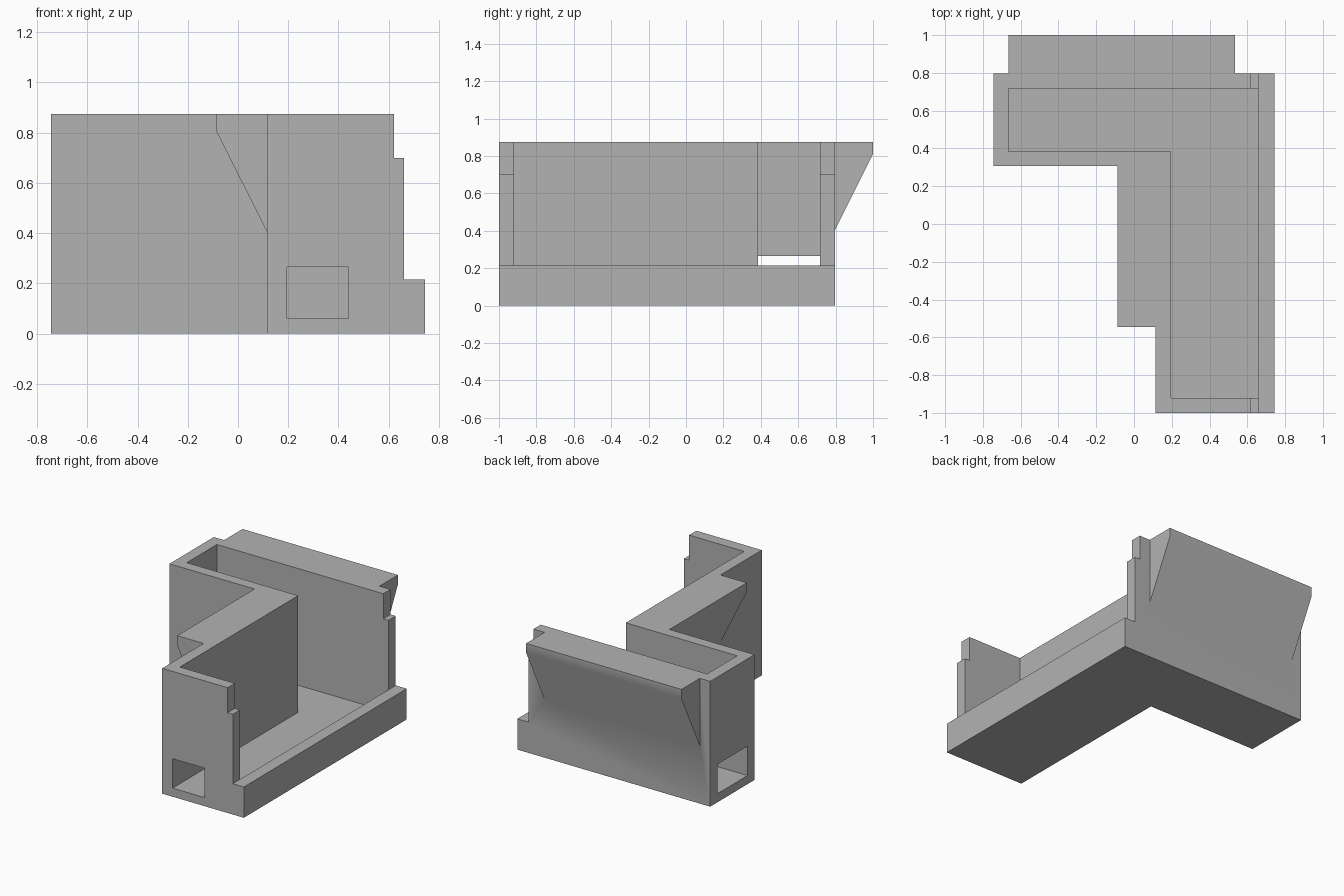
import bpy, bmesh, math
from mathutils import Vector

cube = bpy.data.objects.get("Cube")
if cube:
    bpy.data.objects.remove(cube, do_unlink=True)

TOP, FLOOR, SILL, STEP = 0.875, 0.06, 0.215, 0.70

grey = bpy.data.materials.new("plain_grey")
grey.use_nodes = True
colour = (0.45, 0.45, 0.45, 1)
grey.diffuse_color = colour
grey.node_tree.nodes["Principled BSDF"].inputs["Base Color"].default_value = colour


def prism(name, points, offset):
    """Extrude a closed 3D outline along an offset into a solid."""
    bm = bmesh.new()
    face = bm.faces.new([bm.verts.new(p) for p in points])
    ext = bmesh.ops.extrude_face_region(bm, geom=[face], use_keep_orig=True)
    moved = [v for v in ext["geom"] if isinstance(v, bmesh.types.BMVert)]
    bmesh.ops.translate(bm, verts=moved, vec=Vector(offset))
    bmesh.ops.recalc_face_normals(bm, faces=bm.faces)
    mesh = bpy.data.meshes.new(name)
    bm.to_mesh(mesh)
    bm.free()
    mesh.materials.append(grey)
    obj = bpy.data.objects.new(name, mesh)
    bpy.context.collection.objects.link(obj)
    return obj


def box(name, x0, x1, y0, y1, z0, z1):
    outline = [(x0, y0, z0), (x1, y0, z0), (x1, y1, z0), (x0, y1, z0)]
    return prism(name, outline, (0, 0, z1 - z0))


def ell(name, x_end, x_in, x_out, y_front, y_in, y_back, z0, z1):
    """L-shaped block: one arm to the front, one to the right."""
    plan = [(x_in, y_front), (x_out, y_front), (x_out, y_back),
            (x_end, y_back), (x_end, y_in), (x_in, y_in)]
    return prism(name, [(x, y, z0) for x, y in plan], (0, 0, z1 - z0))


def combine(target, tool, operation):
    mod = target.modifiers.new(operation.lower(), 'BOOLEAN')
    mod.operation, mod.solver, mod.object = operation, 'EXACT', tool
    bpy.context.view_layer.objects.active = target
    bpy.ops.object.modifier_apply(modifier=mod.name)
    bpy.data.objects.remove(tool, do_unlink=True)


# Hollow L-shaped body
body = ell("l_shaped_housing", -0.745, 0.115, 0.745, -1, 0.308, 0.797, 0, TOP)
cutters = [
    ell("cavity", -0.665, 0.195, 0.66, -0.92, 0.385, 0.717, FLOOR, 1),
    # Open side above the sill, stepped back near the top
    box("side_opening", 0.66, 0.9, -1.1, 0.9, SILL, 1),
    box("top_step", 0.62, 0.9, -1.1, 0.9, STEP, 1),
    # Openings at the ends of both arms
    box("front_hole", 0.195, 0.44, -1.1, -0.9, FLOOR, 0.265),
    box("end_hole", -0.9, -0.64, 0.385, 0.717, FLOOR, 0.265),
]
for cutter in cutters:
    combine(body, cutter, 'DIFFERENCE')

# Sloped brackets: (distance out from wall, height), rooted inside the wall
profile = [(-0.04, 0.405), (0, 0.405), (0.203, 0.81), (0.203, TOP), (-0.04, TOP)]
back_bracket = prism("back_bracket",
                     [(-0.665, 0.797 + d, z) for d, z in profile], (1.2, 0, 0))
inner_bracket = prism("inner_bracket",
                      [(0.115 - d, -0.545, z) for d, z in profile], (0, 0.89, 0))
for bracket in (back_bracket, inner_bracket):
    combine(body, bracket, 'UNION')

# Smooth the shallow bends only
bpy.ops.object.select_all(action='DESELECT')
body.select_set(True)
bpy.context.view_layer.objects.active = body
bpy.ops.object.shade_smooth_by_angle(angle=math.radians(30))
